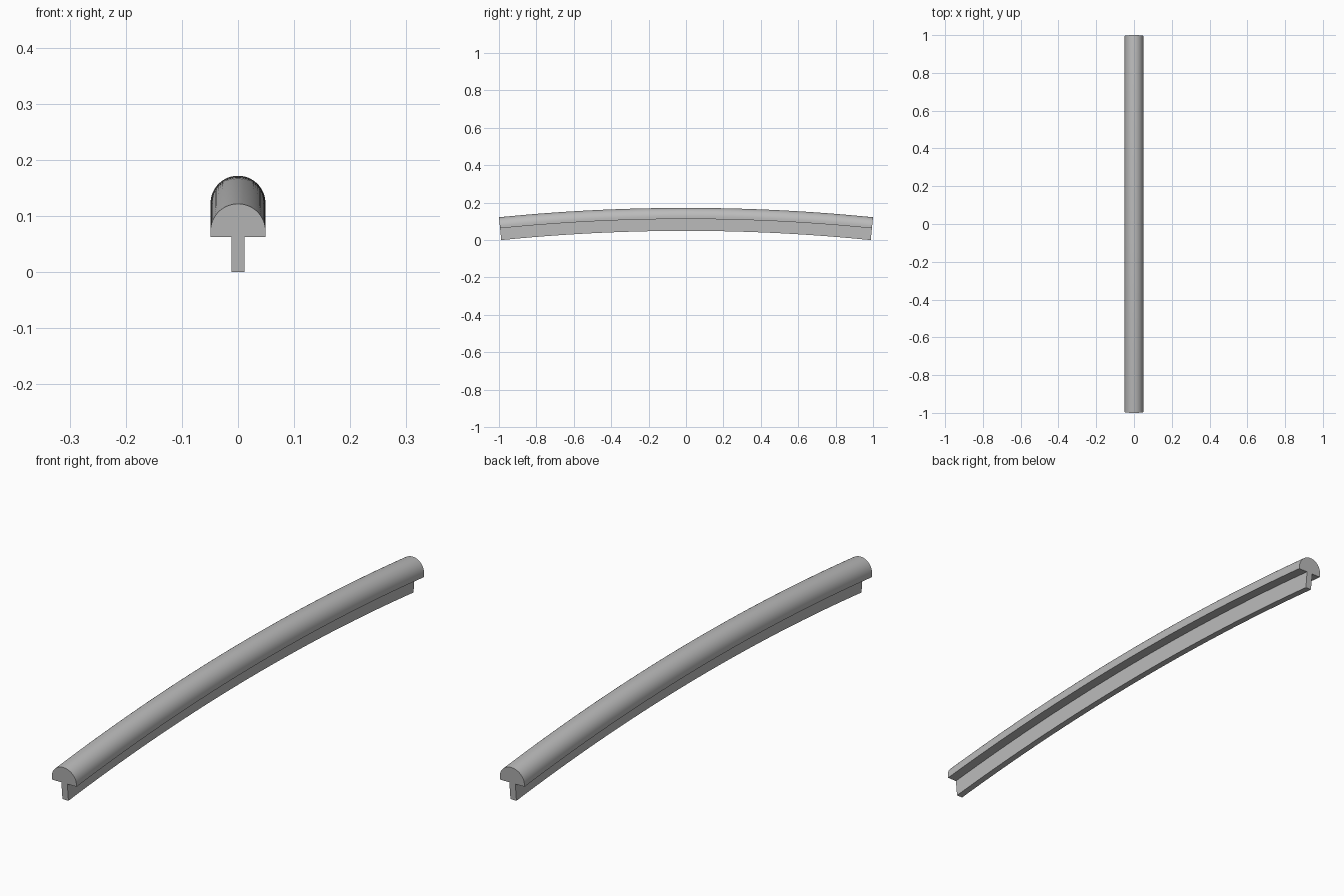
import bpy
import bmesh
from math import sin, cos, pi, asin

cube = bpy.data.objects.get("Cube")
if cube:
    bpy.data.objects.remove(cube, do_unlink=True)

RADIUS = 10.025     # bend radius of the crown line
HALF_ANGLE = asin(1 / RADIUS)
TOP = 0.172         # crown height at mid length
CAP, STEM = 0.049, 0.012
LEDGE, HEIGHT = 0.0593, 0.1226
ARC_STEPS, BEND_STEPS = 32, 48


def rail_profile():
    """Round-topped T section as (x, depth below the crown)."""
    dome = [(CAP * cos(pi * i / ARC_STEPS), CAP * (1 - sin(pi * i / ARC_STEPS)))
            for i in range(ARC_STEPS + 1)]
    return dome + [(-CAP, LEDGE), (-STEM, LEDGE), (-STEM, HEIGHT),
                   (STEM, HEIGHT), (STEM, LEDGE), (CAP, LEDGE)]


# Sweep the section along the shallow arc
bm = bmesh.new()
rings = []
for s in range(BEND_STEPS + 1):
    a = HALF_ANGLE * (2 * s / BEND_STEPS - 1)
    rings.append([bm.verts.new((x, (RADIUS - d) * sin(a),
                                TOP - RADIUS + (RADIUS - d) * cos(a)))
                  for x, d in rail_profile()])
for r0, r1 in zip(rings, rings[1:]):
    for i in range(len(r0)):
        j = (i + 1) % len(r0)
        bm.faces.new((r0[i], r0[j], r1[j], r1[i]))

# Flat end faces
bm.faces.new(rings[0])
bm.faces.new(rings[-1][::-1])
bmesh.ops.recalc_face_normals(bm, faces=bm.faces[:])

mesh = bpy.data.meshes.new("curved_rail")
bm.to_mesh(mesh)
bm.free()
rail = bpy.data.objects.new("curved_rail", mesh)
bpy.context.collection.objects.link(rail)

# Plain grey
grey = bpy.data.materials.new("grey")
grey.use_nodes = True
colour = (0.5, 0.5, 0.5, 1)
grey.diffuse_color = colour
grey.node_tree.nodes["Principled BSDF"].inputs["Base Color"].default_value = colour
mesh.materials.append(grey)

# Smooth dome, crisp edges
bpy.ops.object.select_all(action="DESELECT")
rail.select_set(True)
bpy.context.view_layer.objects.active = rail
bpy.ops.object.shade_smooth_by_angle(angle=pi / 6)
